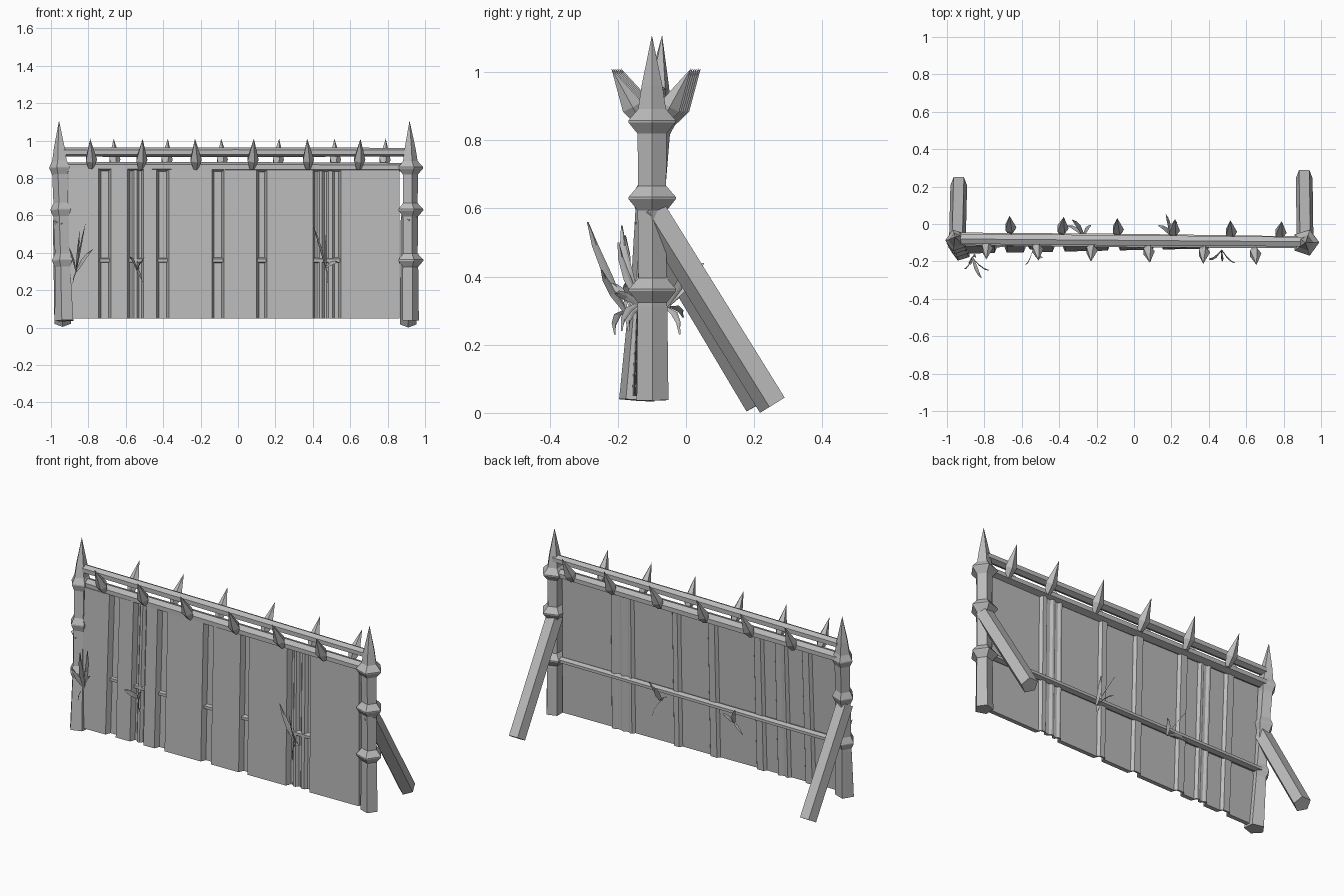
import bpy, bmesh, math
from mathutils import Vector

cube = bpy.data.objects.get("Cube")
if cube:
    bpy.data.objects.remove(cube)

grey = bpy.data.materials.new("weathered grey")
grey.use_nodes = True
COLOUR = (0.5, 0.5, 0.5, 1)
grey.diffuse_color = COLOUR
grey.node_tree.nodes["Principled BSDF"].inputs["Base Color"].default_value = COLOUR


def finish(name, bm):
    bmesh.ops.recalc_face_normals(bm, faces=bm.faces)
    mesh = bpy.data.meshes.new(name)
    bm.to_mesh(mesh)
    bm.free()
    mesh.materials.append(grey)
    obj = bpy.data.objects.new(name, mesh)
    bpy.context.collection.objects.link(obj)
    return obj


def pole(name, start, end, profile, sides=6, turn=0.0, flat=1.0):
    """Turned shape from start to end; profile holds (fraction, radius)."""
    start, end = Vector(start), Vector(end)
    axis = (end - start).normalized()
    ref = Vector((0, 0, 1)) if abs(axis.x) > 0.9 else Vector((1, 0, 0))
    u = (ref - axis * ref.dot(axis)).normalized()
    v = axis.cross(u)
    bm = bmesh.new()
    rings = []
    for t, r in profile:
        c = start.lerp(end, t)
        ring = []
        for i in range(sides):
            a = turn + math.tau * i / sides
            ring.append(bm.verts.new(c + u * r * math.cos(a) + v * r * flat * math.sin(a)))
        rings.append(ring)
    for low, high in zip(rings, rings[1:]):
        for i in range(sides):
            j = (i + 1) % sides
            bm.faces.new((low[i], low[j], high[j], high[i]))
    bm.faces.new(rings[0])
    bm.faces.new(rings[-1])
    bmesh.ops.remove_doubles(bm, verts=bm.verts, dist=0.0005)
    return finish(name, bm)


# Five-sided corner posts with knuckles and a pointed top
BOTTOM, TOP = 0.037, 1.108


def corner_post(name, foot, tip, foot_radius, knuckle_radius, turn):
    heights = [(BOTTOM, foot_radius), (0.31, 0.046)]
    for z in (0.36, 0.63, 0.855):
        heights += [(z - 0.036, 0.045), (z - 0.003, knuckle_radius),
                    (z + 0.003, knuckle_radius), (z + 0.036, 0.043)]
    heights += [(0.96, 0.032), (TOP, 0.0)]
    profile = [((z - BOTTOM) / (TOP - BOTTOM), r) for z, r in heights]
    pole(name, (*foot, BOTTOM), (*tip, TOP), profile, sides=5, turn=turn)


corner_post("left_post", (0.918, -0.098), (0.917, -0.1), 0.049, 0.073, 0)
corner_post("right_post", (-0.925, -0.144), (-0.957, -0.07), 0.055, 0.06, math.pi)

# Slanted rear braces
stick = [(0, 0.047), (1, 0.047)]
pole("left_brace", (0.91, 0.257, 0.025), (0.915, -0.1, 0.6), stick, 5, -math.pi / 2)
pole("right_brace", (-0.937, 0.218, 0.028), (-0.945, -0.11, 0.58), stick, 5, -math.pi / 2)

# Two top rails, the lower one broad, and the rear crossbar
rail = [(0, 0.024), (0.5, 0.026), (1, 0.023)]
pole("upper_rail", (-0.93, -0.08, 0.938), (0.91, -0.095, 0.938), rail, flat=1.25)
pole("lower_rail", (-0.95, -0.079, 0.86), (0.91, -0.098, 0.858), rail, flat=1.6)
pole("crossbar", (-0.93, -0.1, 0.36), (0.91, -0.09, 0.36), [(0, 0.016), (1, 0.016)], flat=1.7)

# Spikes leaning alternately forwards and backwards
spike = [(0, 0.015), (0.3, 0.033), (1, 0)]
for side, places in ((-1, (-0.785, -0.52, -0.225, 0.075, 0.375, 0.645)),
                     (1, (-0.66, -0.385, -0.085, 0.21, 0.52, 0.78))):
    for n, x in enumerate(places):
        y = -0.088 - 0.02 * x + side * 0.03
        lean = x + (0.01 if n % 2 else -0.005)
        pole("front_spike" if side < 0 else "back_spike", (x, y, 0.85),
             (lean, y + side * 0.088, 1.01), spike, sides=5)

# Planked wall slab with grooves in front that show as low ridges behind
grooves = [(-0.745, -0.68), (-0.59, -0.555), (-0.54, -0.505), (-0.435, -0.37),
           (-0.14, -0.075), (0.1, 0.155), (0.4, 0.435), (0.45, 0.485), (0.505, 0.55)]
DEEP, SLOPE, THICK = 0.03, 0.012, 0.024
outline = [(-0.905, 0)]
for i, (a, b) in enumerate(grooves):
    before = i > 0 and a - grooves[i - 1][1] < 0.03
    after = i + 1 < len(grooves) and grooves[i + 1][0] - b < 0.03
    outline += [(a, DEEP * 0.5 if before else 0), (a + SLOPE, DEEP),
                (b - SLOPE, DEEP), (b, DEEP * 0.5 if after else 0)]
outline.append((0.863, 0))
section = [(x, d) for x, d in outline] + [(x, THICK + 0.55 * d) for x, d in reversed(outline)]
bm = bmesh.new()
low, high = [], []
for x, depth in section:
    twist = 0.037 * (0.9 - x) / 1.8
    low.append(bm.verts.new((x, -0.121 + depth - twist, 0.05)))
    high.append(bm.verts.new((x, -0.118 + depth, 0.85)))
count = len(section)
for i in range(count):
    j = (i + 1) % count
    bm.faces.new((low[i], low[j], high[j], high[i]))
for ring in (low, high):
    for i in range(len(outline) - 1):
        bm.faces.new((ring[i], ring[i + 1], ring[count - 2 - i], ring[count - 1 - i]))
finish("wall_slab", bm)


# Grass blades: folded tapering strips that droop towards the tip
def blade(start, reach, bow, width, facing):
    start, reach = Vector(start), Vector(reach)
    across = reach.cross(Vector(facing)).normalized() * width
    bm = bmesh.new()
    rows = []
    for t, w in ((0, 0.5), (0.35, 1), (0.7, 0.7), (1, 0.05)):
        c = start + reach * t + Vector((0, bow, abs(bow))) * 4 * t * (1 - t)
        rows.append([bm.verts.new(c + across * w * s + Vector((0, 0.004 * (1 - abs(s)), 0)))
                     for s in (-1, 0, 1)])
    for p, q in zip(rows, rows[1:]):
        for k in (0, 1):
            bm.faces.new((p[k], p[k + 1], q[k + 1], q[k]))
    finish("grass_blade", bm)


clumps = [
    ((-0.865, -0.18, 0.3), [(0.05, -0.11, 0.26), (0.09, -0.07, 0.12), (-0.04, -0.06, 0.13),
                            (-0.02, -0.03, -0.07), (0.02, 0.0, 0.22)]),
    ((-0.54, -0.14, 0.31), [(-0.04, -0.08, 0.07), (0.03, -0.03, -0.07), (0.05, -0.04, 0.07)]),
    ((0.47, -0.14, 0.32), [(-0.07, -0.05, 0.23), (0.0, -0.06, 0.18), (0.07, -0.07, 0.03),
                           (0.01, -0.05, -0.08)]),
    ((0.2, -0.06, 0.31), [(-0.03, 0.11, 0.13), (0.03, 0.07, 0.13), (-0.07, 0.05, 0.06),
                          (0.03, 0.04, -0.08)]),
    ((-0.27, -0.06, 0.31), [(-0.06, 0.08, 0.12), (0.04, 0.05, 0.06), (-0.09, 0.05, -0.03)]),
]
for start, reaches in clumps:
    for n, reach in enumerate(reaches):
        blade(start, reach, math.copysign(0.012, reach[1]), 0.014 - 0.001 * n,
              (1, 0.5 if n % 2 else -0.5, 0.2))
